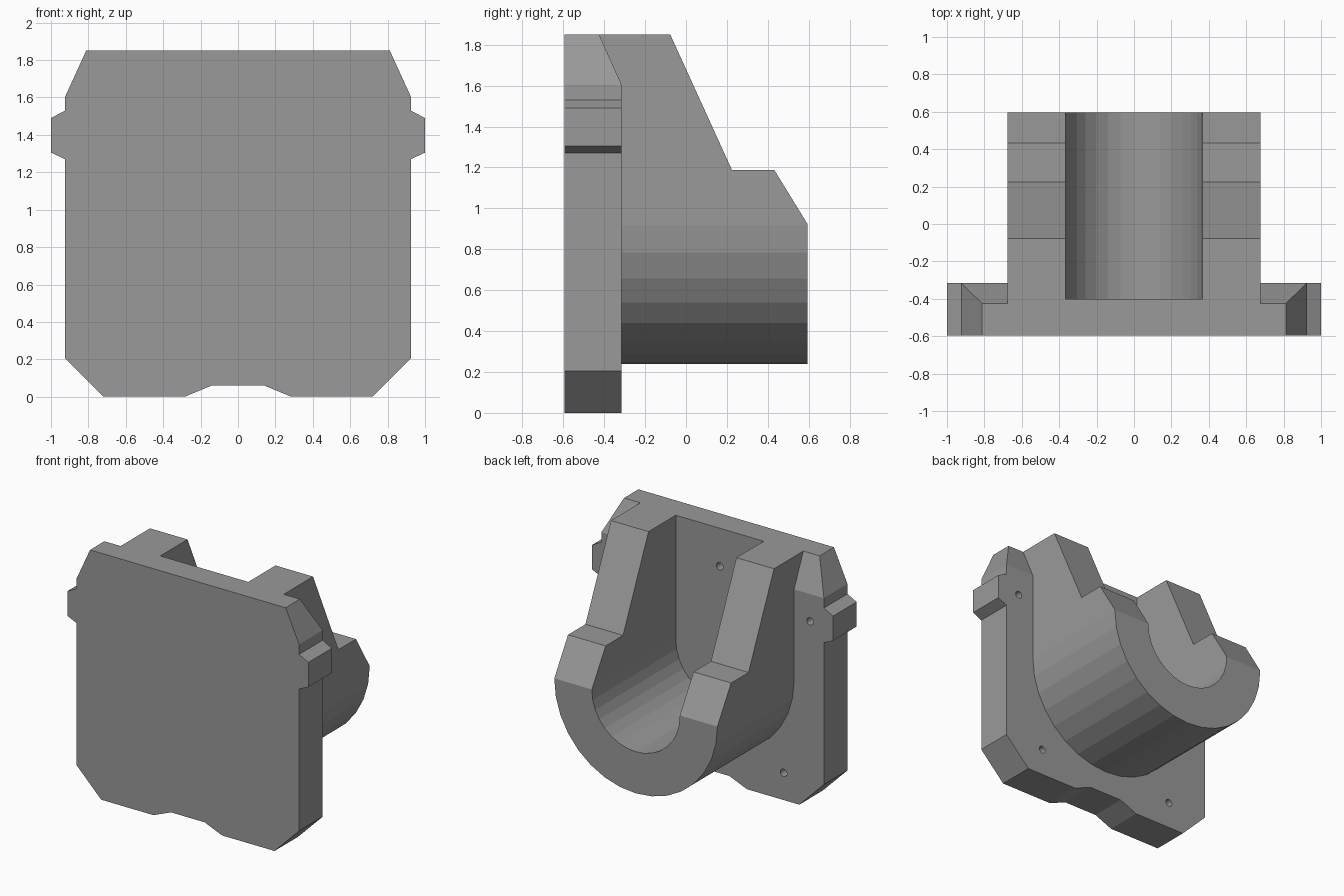
import bpy, bmesh
from math import sin, cos, pi

if "Cube" in bpy.data.objects:
    bpy.data.objects.remove(bpy.data.objects["Cube"])


def prism(name, pts, to_a, to_b):
    """Closed prism between two placements of the same 2D profile."""
    bm = bmesh.new()
    a = [bm.verts.new(to_a(*p)) for p in pts]
    b = [bm.verts.new(to_b(*p)) for p in pts]
    bm.faces.new(a)
    bm.faces.new(b[::-1])
    n = len(pts)
    for i in range(n):
        j = (i + 1) % n
        bm.faces.new((a[j], a[i], b[i], b[j]))
    bmesh.ops.recalc_face_normals(bm, faces=bm.faces)
    me = bpy.data.meshes.new(name)
    bm.to_mesh(me)
    bm.free()
    me.materials.append(grey)
    ob = bpy.data.objects.new(name, me)
    bpy.context.collection.objects.link(ob)
    return ob


def prism_y(name, pts, y0, y1):
    return prism(name, pts, lambda x, z: (x, y0, z), lambda x, z: (x, y1, z))


def prism_x(name, pts, x0, x1):
    return prism(name, pts, lambda y, z: (x0, y, z), lambda y, z: (x1, y, z))


def boolean(target, tool, op):
    """Apply a boolean and discard the tool object."""
    mod = target.modifiers.new(op.lower(), 'BOOLEAN')
    mod.operation, mod.object, mod.solver = op, tool, 'EXACT'
    bpy.context.view_layer.objects.active = target
    bpy.ops.object.modifier_apply(modifier=mod.name)
    bpy.data.objects.remove(tool)


def u_profile(r, top, cz=0.917, n=16):
    """Half circle below, straight sides up to the top."""
    arc = [(r * cos(pi + pi * i / n), cz + r * sin(pi + pi * i / n)) for i in range(n + 1)]
    return arc + [(r, top), (-r, top)]


# Dark grey finish
grey = bpy.data.materials.new("dark_grey")
grey.diffuse_color = (0.32, 0.32, 0.32, 1)
grey.use_nodes = True
grey.node_tree.nodes["Principled BSDF"].inputs["Base Color"].default_value = grey.diffuse_color

# Back plate: mirrored outline with side tabs and bottom notch
half = [(0.14, 0.06), (0.285, 0), (0.72, 0), (0.924, 0.205), (0.924, 1.27), (1.0, 1.305),
        (1.0, 1.49), (0.924, 1.53), (0.924, 1.605), (0.812, 1.85)]
plate = prism_y("bracket", half + [(-x, z) for x, z in reversed(half)], -0.595, -0.315)

# Bevel along the plate's upper rear edge
boolean(plate, prism_x("bevel_cutter", [(-0.425, 1.85), (-0.315, 1.605), (-0.2, 1.349),
                                        (-0.2, 2.1), (-0.537, 2.1)], -1.2, 1.2), 'DIFFERENCE')

# Cradle: U-shaped body trimmed to the stepped side profile
cradle = prism_y("cradle", u_profile(0.677, 2.2), -0.5, 0.9)
side = [(-0.45, 0), (-0.45, 1.85), (-0.077, 1.85), (0.225, 1.187), (0.432, 1.187),
        (0.595, 0.922), (0.595, 0)]
boolean(cradle, prism_x("side_trim", side, -1.2, 1.2), 'INTERSECT')
boolean(plate, cradle, 'UNION')

# Round-bottomed channel, sunk slightly into the plate
boolean(plate, prism_y("channel_cutter", u_profile(0.365, 2.3), -0.4, 0.9), 'DIFFERENCE')

# Small blind screw holes
for x, z, y in [(-0.59, 0.204, -0.315), (0.59, 0.204, -0.315), (-0.81, 1.4, -0.315),
                (0.81, 1.4, -0.315), (0, 1.563, -0.4)]:
    ring = [(x + 0.028 * cos(pi * i / 8), z + 0.028 * sin(pi * i / 8)) for i in range(16)]
    boolean(plate, prism_y("hole_cutter", ring, y - 0.12, y + 0.05), 'DIFFERENCE')
